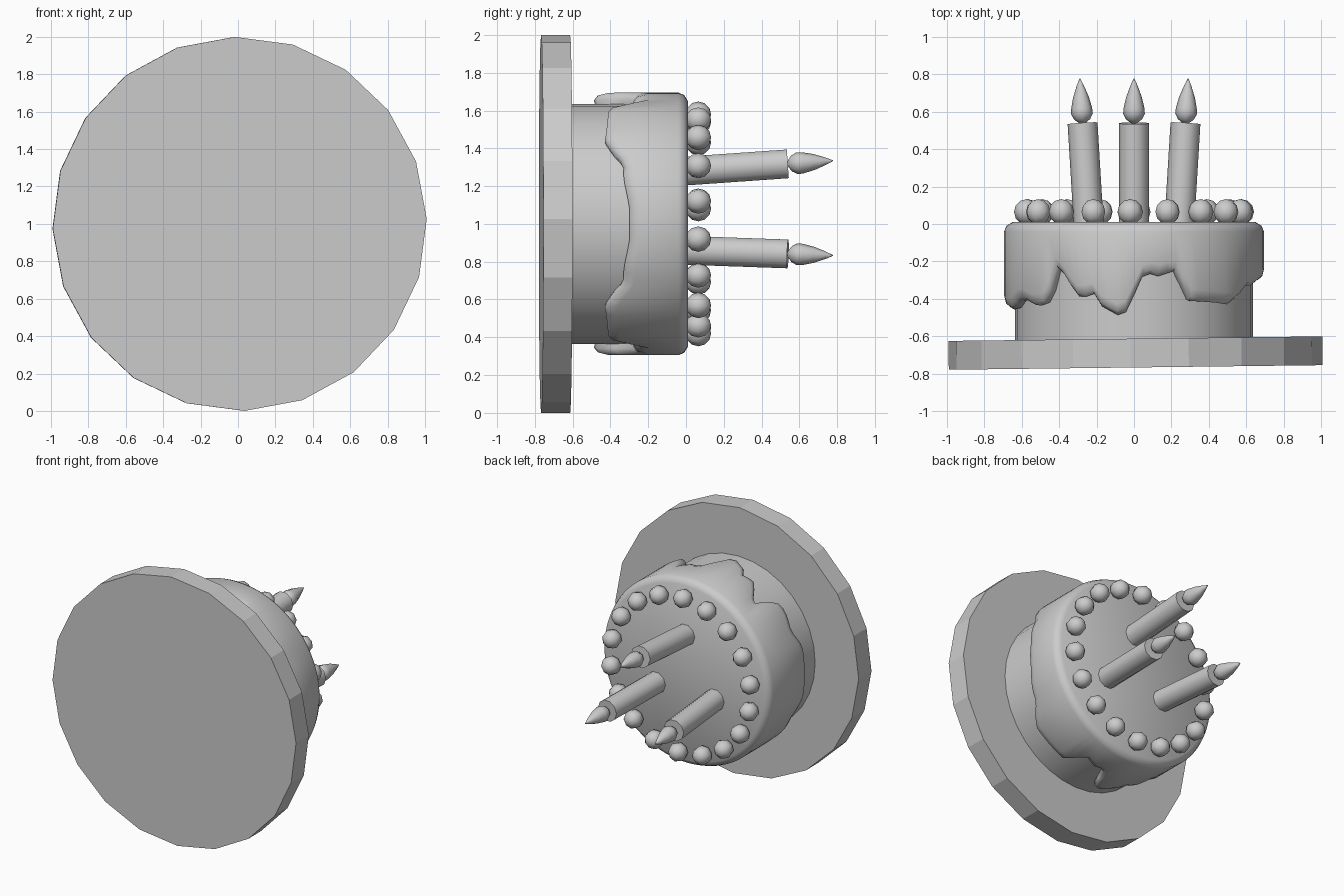
import bpy, bmesh, math
from mathutils import Matrix, Vector

cube = bpy.data.objects.get("Cube")
if cube:
    bpy.data.objects.remove(cube)

grey = bpy.data.materials.new("plain_grey")
grey.use_nodes = True
grey.diffuse_color = (0.6, 0.6, 0.6, 1)
grey.node_tree.nodes["Principled BSDF"].inputs["Base Color"].default_value = (0.6, 0.6, 0.6, 1)

# The cake lies on its side: its own "up" is +y, with the axis at z = 1
CENTRE = Vector((0, 0, 1))


def finish(bm, name, smooth=None):
    bmesh.ops.recalc_face_normals(bm, faces=bm.faces)
    mesh = bpy.data.meshes.new(name)
    bm.to_mesh(mesh)
    bm.free()
    mesh.materials.append(grey)
    obj = bpy.data.objects.new(name, mesh)
    bpy.context.collection.objects.link(obj)
    if smooth:
        bpy.ops.object.select_all(action="DESELECT")
        bpy.context.view_layer.objects.active = obj
        obj.select_set(True)
        bpy.ops.object.shade_smooth_by_angle(angle=math.radians(smooth))
    return obj


def lathe(name, rings, sides, start, axis=Vector((0, 1, 0)), base=CENTRE, smooth=None):
    """Capped tube; each ring is (radius, height or a function of the angle)."""
    bm = bmesh.new()
    side = axis.cross(Vector((0, 0, 1))).normalized()
    up = side.cross(axis).normalized()
    loops = []
    for radius, height in rings:
        loop = []
        for i in range(sides):
            a = math.radians(start) + math.tau * i / sides
            h = height(a) if callable(height) else height
            loop.append(bm.verts.new(base + axis * h + radius * (side * math.cos(a) + up * math.sin(a))))
        loops.append(loop)
    for low, high in zip(loops, loops[1:]):
        for i in range(sides):
            j = (i + 1) % sides
            bm.faces.new((low[i], low[j], high[j], high[i]))
    bm.faces.new(loops[0])
    bm.faces.new(loops[-1])
    return finish(bm, name, smooth)


# Plate, very slightly tilted
tilt = math.radians(0.7)
lathe("plate", [(1, -0.767), (1, -0.613)], 20, 91.5,
      axis=Vector((-math.sin(tilt), math.cos(tilt), 0)))

# Sponge body
lathe("cake_body", [(0.635, -0.63), (0.635, -0.1)], 32, 0, smooth=40)

# Icing with dripping lower edge: (angle, depth), mirrored top to bottom
DRIPS = [(0, .30), (8, .30), (21, .33), (28, .33), (33, .38), (41, .43), (49, .42), (64, .41),
         (71, .25), (79, .28), (84, .26), (88, .30), (92, .46), (97, .49), (105, .44), (110, .35),
         (114, .41), (118, .37), (127, .22), (133, .42), (140, .44), (152, .40), (163, .46), (180, .44)]


def drip(angle):
    a = abs((math.degrees(angle) + 180) % 360 - 180)
    for (a0, d0), (a1, d1) in zip(DRIPS, DRIPS[1:]):
        if a <= a1:
            return -(d0 + (d1 - d0) * (a - a0) / (a1 - a0))
    return -DRIPS[-1][1]


lathe("icing", [(0.62, lambda a: drip(a) + 0.01), (0.66, drip), (0.685, lambda a: drip(a) + 0.02),
                (0.695, lambda a: drip(a) + 0.06), (0.695, -0.04), (0.682, -0.01), (0.65, 0.01)],
      96, 0, smooth=50)

# Ring of cream balls around the top
BALLS = 18
for i in range(BALLS):
    a = math.radians(92) + math.tau * i / BALLS
    place = Matrix.Translation(CENTRE + Vector((0.58 * math.cos(a), 0.065, 0.58 * math.sin(a))))
    turn = Matrix.Rotation(-a, 4, "Y") @ Matrix.Rotation(math.radians(90), 4, "X")
    bm = bmesh.new()
    bmesh.ops.create_uvsphere(bm, u_segments=8, v_segments=6, radius=0.068, matrix=place @ turn)
    finish(bm, f"cream_ball_{i + 1}", 60)

# Three candles leaning slightly outward, each with a teardrop flame
FLAME = [(0.015, 0.54), (0.042, 0.56), (0.058, 0.59), (0.056, 0.62), (0.042, 0.68), (0.02, 0.74), (0.002, 0.78)]
for i, angle in enumerate((90, 210, 330)):
    a = math.radians(angle)
    out = Vector((math.cos(a), 0, math.sin(a)))
    base = CENTRE + out * 0.28
    axis = (Vector((0, 1, 0)) + out * 0.07).normalized()
    lathe(f"candle_{i + 1}", [(0.08, -0.02), (0.08, 0.54)], 10, 0, axis, base, 40)
    lathe(f"flame_{i + 1}", FLAME, 8, 0, axis, base, 60)
